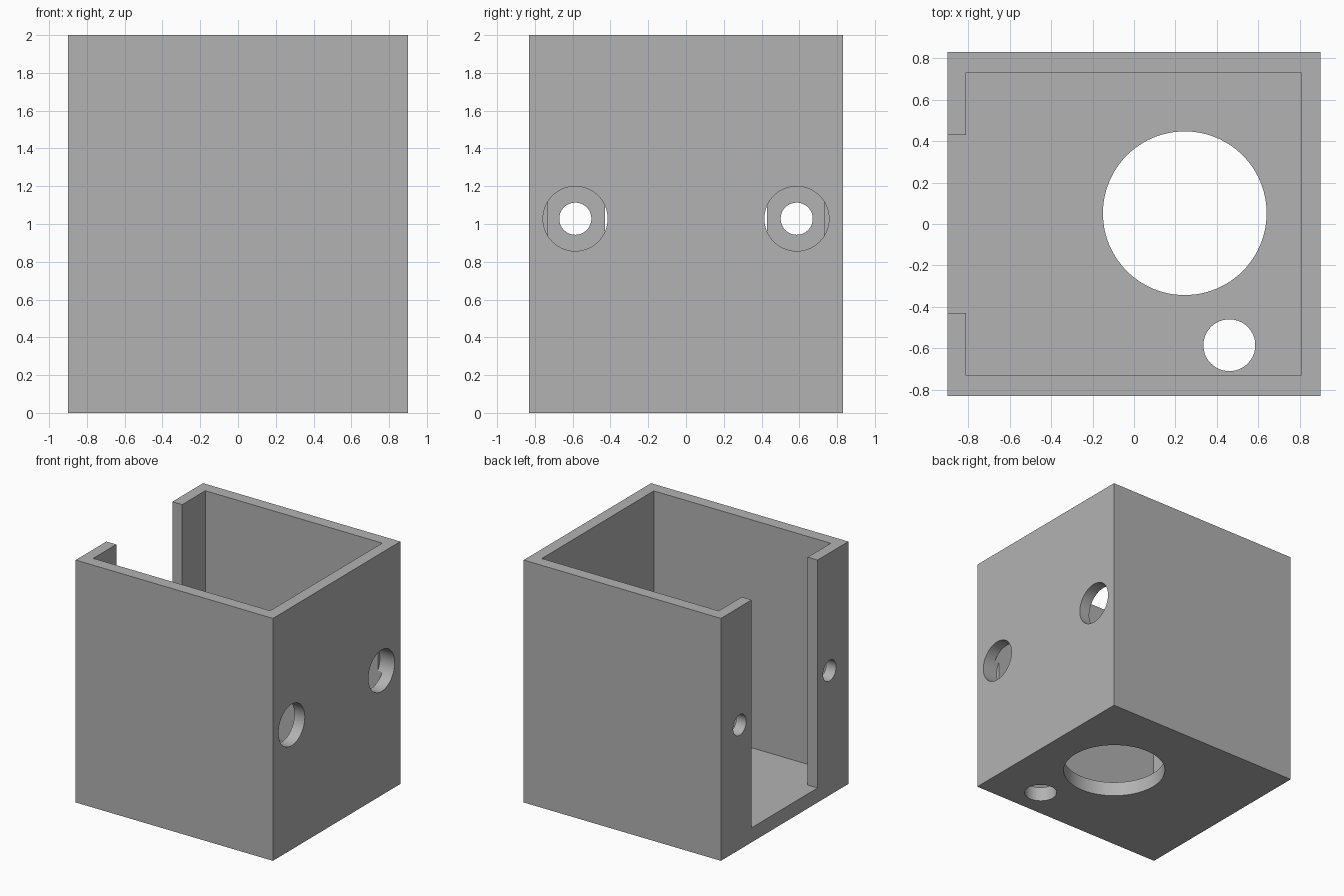
import bpy
import math

if "Cube" in bpy.data.objects:
    bpy.data.objects.remove(bpy.data.objects["Cube"])

X, Y, H = 0.90, 0.83, 2.0      # outer half sizes and height
INNER_Y, FLOOR = 0.73, 0.12

grey = bpy.data.materials.new("light grey")
grey.diffuse_color = (0.448, 0.448, 0.448, 1)
grey.use_nodes = True
grey.node_tree.nodes["Principled BSDF"].inputs["Base Color"].default_value = grey.diffuse_color


def box(name, lo, hi):
    bpy.ops.mesh.primitive_cube_add(size=1, location=[(a + b) / 2 for a, b in zip(lo, hi)])
    ob = bpy.context.object
    ob.name = name
    ob.scale = [b - a for a, b in zip(lo, hi)]
    bpy.ops.object.transform_apply(location=True, rotation=True, scale=True)
    return ob


def cylinder(name, radius, depth, location, along_x=False):
    bpy.ops.mesh.primitive_cylinder_add(
        vertices=96, radius=radius, depth=depth, location=location,
        rotation=(0, math.pi / 2 if along_x else 0, 0))
    ob = bpy.context.object
    ob.name = name
    bpy.ops.object.transform_apply(location=True, rotation=True, scale=True)
    return ob


# Outer block
housing = box("housing", (-X, -Y, 0), (X, Y, H))
housing.data.materials.append(grey)

# Open cavity, and the tall slot in the left wall
cutters = [
    box("cavity_cutter", (-0.81, -INNER_Y, FLOOR), (0.805, INNER_Y, H + 0.2)),
    box("slot_cutter", (-X - 0.2, -0.43, FLOOR), (-0.5, 0.43, H + 0.3)),
    # Floor openings
    cylinder("large_floor_hole_cutter", 0.395, 0.6, (0.245, 0.052, 0)),
    cylinder("small_floor_hole_cutter", 0.125, 0.6, (0.46, -0.585, 0)),
]

# Screw holes in the left wall and wider access holes in the right wall
for side in (-1, 1):
    y = 0.586 * side
    cutters.append(cylinder("screw_hole_cutter", 0.085, 0.4, (-X, y, 1.028), True))
    cutters.append(cylinder("access_hole_cutter", 0.171, 0.33, (X + 0.03, y, 1.028), True))

# Cut everything from the block
bpy.ops.object.select_all(action='DESELECT')
bpy.context.view_layer.objects.active = housing
housing.select_set(True)
for cutter in cutters:
    mod = housing.modifiers.new(cutter.name, 'BOOLEAN')
    mod.operation = 'DIFFERENCE'
    mod.solver = 'EXACT'
    mod.object = cutter
    bpy.ops.object.modifier_apply(modifier=mod.name)
for cutter in cutters:
    bpy.data.objects.remove(cutter)

bpy.ops.object.shade_smooth_by_angle(angle=math.radians(30))
